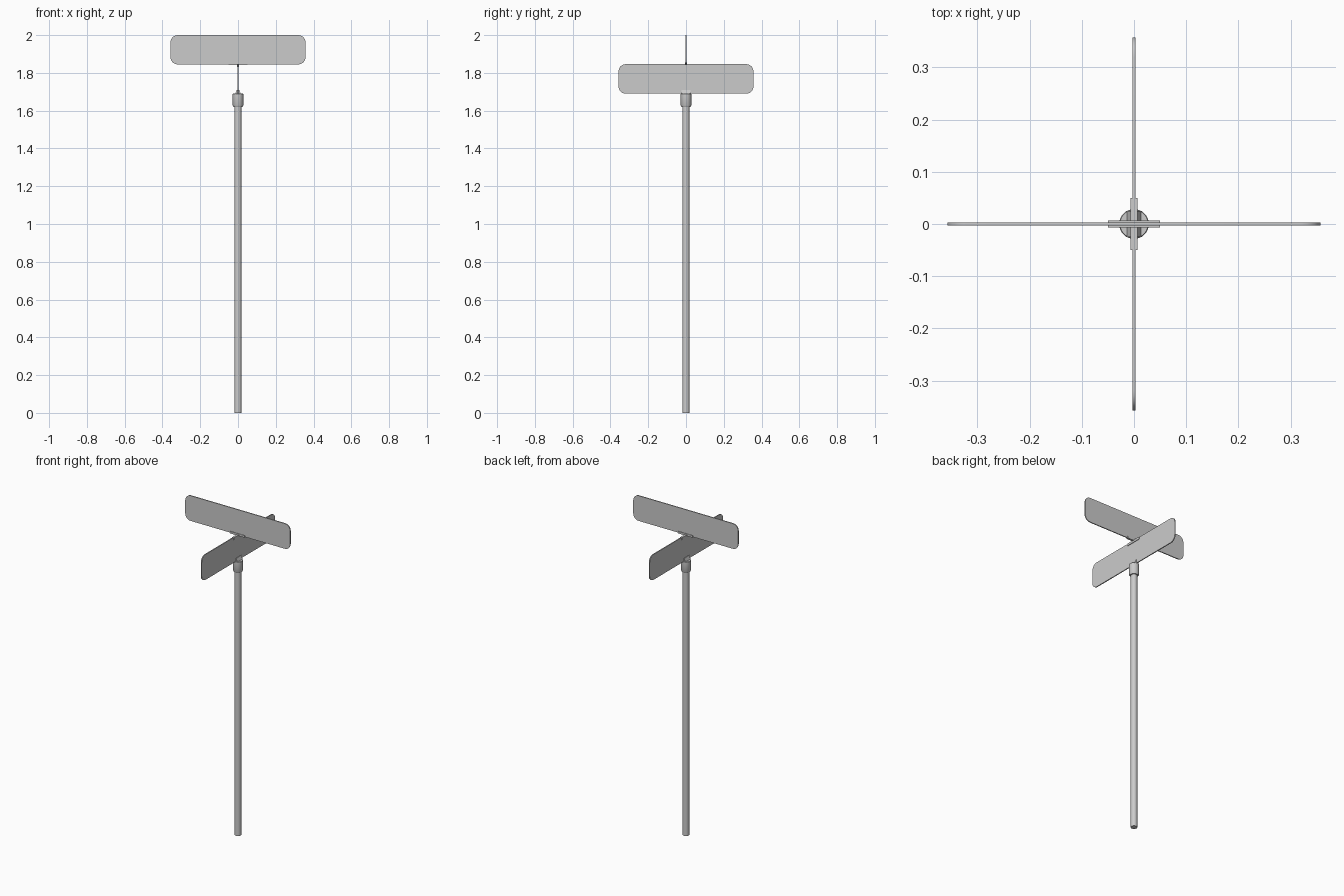
import bpy, bmesh, math
from mathutils import Matrix

if "Cube" in bpy.data.objects:
    bpy.data.objects.remove(bpy.data.objects["Cube"])


def finish(name, bm, rot=0.0, smooth=True):
    bmesh.ops.recalc_face_normals(bm, faces=bm.faces)
    bm.transform(Matrix.Rotation(rot, 4, 'Z'))
    me = bpy.data.meshes.new(name)
    bm.to_mesh(me)
    bm.free()
    ob = bpy.data.objects.new(name, me)
    bpy.context.collection.objects.link(ob)
    if smooth:
        bpy.context.view_layer.objects.active = ob
        ob.select_set(True)
        bpy.ops.object.shade_smooth_by_angle(angle=math.radians(35))
        ob.select_set(False)
    return ob


def lathe(name, profile, n=24):
    bm = bmesh.new()
    rings = [[bm.verts.new((r * math.cos(2 * math.pi * i / n),
                            r * math.sin(2 * math.pi * i / n), z))
              for i in range(n)] for r, z in profile]
    for a, b in zip(rings, rings[1:]):
        for i in range(n):
            j = (i + 1) % n
            bm.faces.new((a[i], a[j], b[j], b[i]))
    bm.faces.new(rings[0][::-1])
    bm.faces.new(rings[-1])
    return finish(name, bm)


def prism(name, outline, y0, y1, rot=0.0):
    """Extrude an x-z outline between y0 and y1, then turn about z."""
    bm = bmesh.new()
    face = bm.faces.new([bm.verts.new((x, y0, z)) for x, z in outline])
    ext = bmesh.ops.extrude_face_region(bm, geom=[face])
    for v in ext['geom']:
        if isinstance(v, bmesh.types.BMVert):
            v.co.y = y1
    return finish(name, bm, rot)


def rounded(hx, z0, z1, r, seg=6):
    pts = []
    corners = [(hx - r, z1 - r), (r - hx, z1 - r), (r - hx, z0 + r), (hx - r, z0 + r)]
    for k, (cx, cz) in enumerate(corners):
        for i in range(seg + 1):
            a = math.pi / 2 * (k + i / seg)
            pts.append((cx + r * math.cos(a), cz + r * math.sin(a)))
    return pts


def rect(hx, z0, z1):
    return [(-hx, z0), (hx, z0), (hx, z1), (-hx, z1)]


QUARTER = math.pi / 2

# Pole and its cap
lathe("pole", [(0.0185, 0), (0.0185, 1.65)])
lathe("pole_cap", [(0.024, 1.62), (0.0285, 1.628), (0.0285, 1.688), (0.027, 1.69)])

# Two street blades at right angles
prism("lower_blade", rounded(0.357, 1.69, 1.846, 0.037), -0.003, 0.003, QUARTER)
prism("upper_blade", rounded(0.357, 1.845, 2.0, 0.037), -0.003, 0.003)

# Clamp wedges holding the lower blade on the cap
for s in (-1, 1):
    side = "left" if s < 0 else "right"
    prism("cap_clamp_" + side,
          [(s * 0.003, 1.687), (s * 0.015, 1.687), (s * 0.006, 1.71), (s * 0.003, 1.71)],
          -0.025, 0.025, 0)

# Cross bracket: a slotted channel for each blade
for name, z0, z1, rot in (("lower_channel", 1.832, 1.846, QUARTER),
                          ("upper_channel", 1.842, 1.854, 0)):
    prism(name, rect(0.05, z0, z1), -0.0065, 0.0065, rot)
